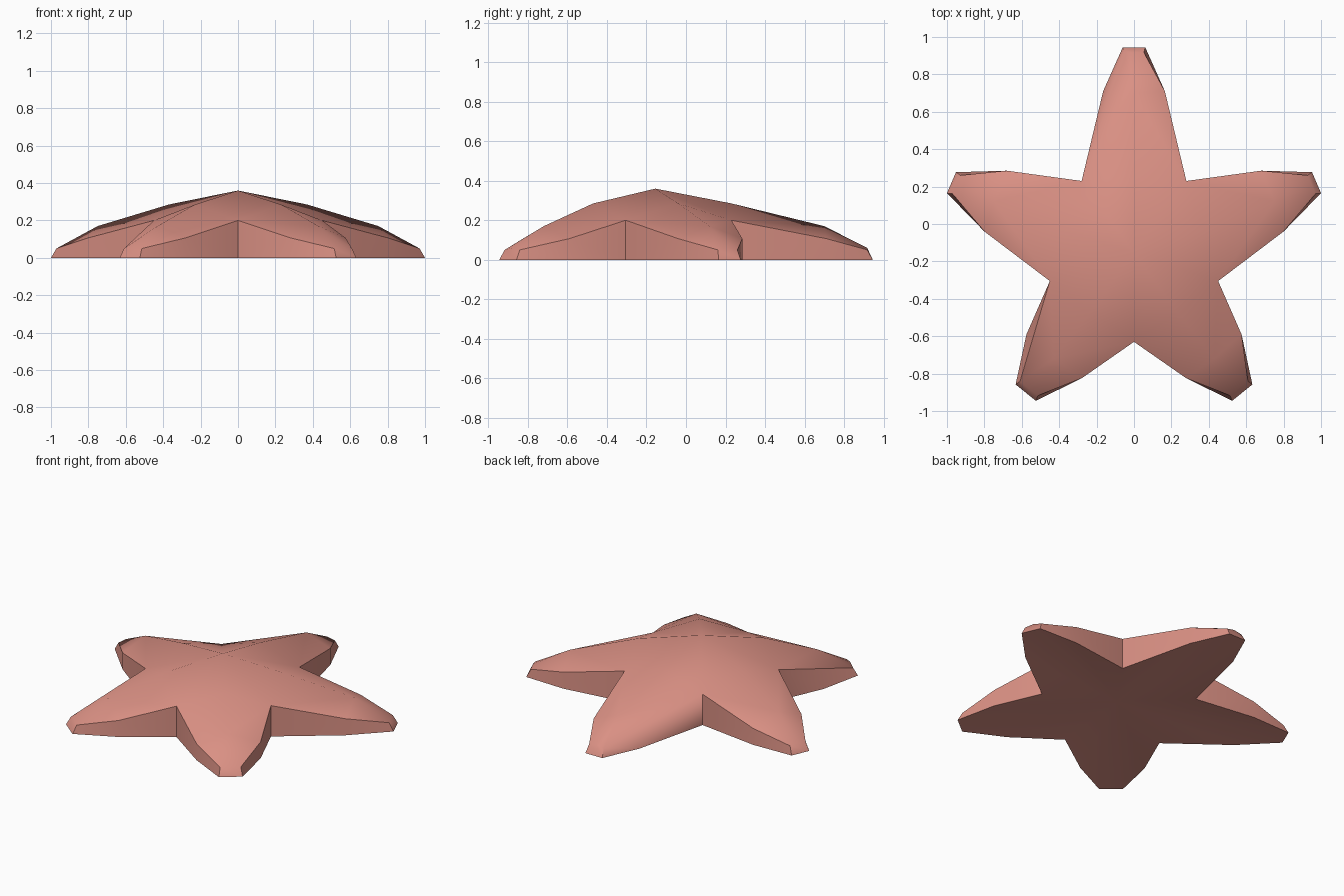
import bpy, bmesh
from mathutils import Vector

default = bpy.data.objects.get("Cube")
if default:
    bpy.data.objects.remove(default, do_unlink=True)

coral = bpy.data.materials.new("coral_pink")
coral.use_nodes = True
colour = (0.70, 0.28, 0.23, 1)
coral.diffuse_color = colour
coral.node_tree.nodes["Principled BSDF"].inputs["Base Color"].default_value = colour

CENTRE = Vector((0, -0.155))
RIDGE_Z = (0.285, 0.17, 0.06)
CROTCH_Z, SHOULDER_Z, TIP_Z = 0.2, 0.107, 0.05
APEX_Z, HOLLOW_Z = 0.36, 0.05

# Each arm, counter-clockwise: shoulder, tip corner, tip corner, shoulder; then its ridge
front_arm = ([(0.28, -0.825), (0.525, -0.945), (0.633, -0.858), (0.575, -0.59)],
             [(0.23, -0.47), (0.43, -0.72)])
side_arm = ([(0.80, -0.04), (1.0, 0.165), (0.952, 0.277), (0.68, 0.285)],
            [(0.37, -0.04), (0.75, 0.12)])
back_arm = ([(0.165, 0.71), (0.06, 0.945), (-0.06, 0.945), (-0.165, 0.71)],
            [(0, 0.23), (0, 0.70)])


def mirror(arm):
    outline, ridge = arm
    return [(-x, y) for x, y in reversed(outline)], [(-x, y) for x, y in ridge]


arms = [front_arm, side_arm, back_arm, mirror(side_arm), mirror(front_arm)]
crotches = [(0, -0.63), (0.45, -0.305), (0.28, 0.23), (-0.28, 0.23), (-0.45, -0.305)]
# Flanks without a shoulder on the rim, as (arm, side)
SLOPING_FLANKS = {(2, 1), (4, 0)}

bm = bmesh.new()


def vert(p, z):
    return bm.verts.new((p[0], p[1], z))


def faces(*loops):
    for loop in loops:
        bm.faces.new(loop)


apex = vert(CENTRE, APEX_Z)
hollow = vert(CENTRE, HOLLOW_Z)
crotch_low = [vert(p, 0) for p in crotches]
crotch_top = [vert(p, CROTCH_Z) for p in crotches]


def half_arm(c_low, c_top, s_low, t_low, t_top, ridge, sloping):
    """Upper skin, side wall and underside on one side of the ridge."""
    r1, r2, r3 = ridge
    faces((apex, r1, c_top), (r1, r2, c_top), (r2, r3, t_top),
          (hollow, c_low, s_low), (hollow, s_low, t_low))
    if sloping:
        faces((c_top, r2, t_top), (c_top, t_top, s_low),
              (c_low, s_low, c_top), (s_low, t_low, t_top))
    else:
        s_top = vert(s_low.co, SHOULDER_Z)
        faces((c_top, r2, s_top), (s_top, r2, t_top),
              (c_low, s_low, s_top, c_top), (s_low, t_low, t_top, s_top))


for i, (outline, ridge_xy) in enumerate(arms):
    points = [Vector(p) for p in outline]
    tip_mid = (points[1] + points[2]) / 2
    # Bevelled tip, leaning back towards the centre
    inward = (CENTRE - tip_mid).normalized() * 0.028
    low = [vert(p, 0) for p in points]
    tip_top = [vert(p.lerp(tip_mid, 0.12) + inward, TIP_Z) for p in points[1:3]]
    ridge = [vert(p, z) for p, z in zip(ridge_xy + [tip_mid + inward], RIDGE_Z)]
    for side in (0, 1):
        c = (i + side) % 5
        half_arm(crotch_low[c], crotch_top[c], low[3 * side], low[1 + side],
                 tip_top[side], ridge, (i, side) in SLOPING_FLANKS)
    # Tip cap and the underside strip behind it
    faces((low[1], low[2], tip_top[1], ridge[2], tip_top[0]),
          (hollow, low[1], low[2]))

bmesh.ops.recalc_face_normals(bm, faces=bm.faces[:])

mesh = bpy.data.meshes.new("starfish_body")
bm.to_mesh(mesh)
bm.free()
mesh.materials.append(coral)
body = bpy.data.objects.new("starfish_body", mesh)
bpy.context.collection.objects.link(body)
bpy.ops.object.select_all(action='DESELECT')
body.select_set(True)
bpy.context.view_layer.objects.active = body
bpy.ops.object.shade_smooth_by_angle(angle=0.7)
